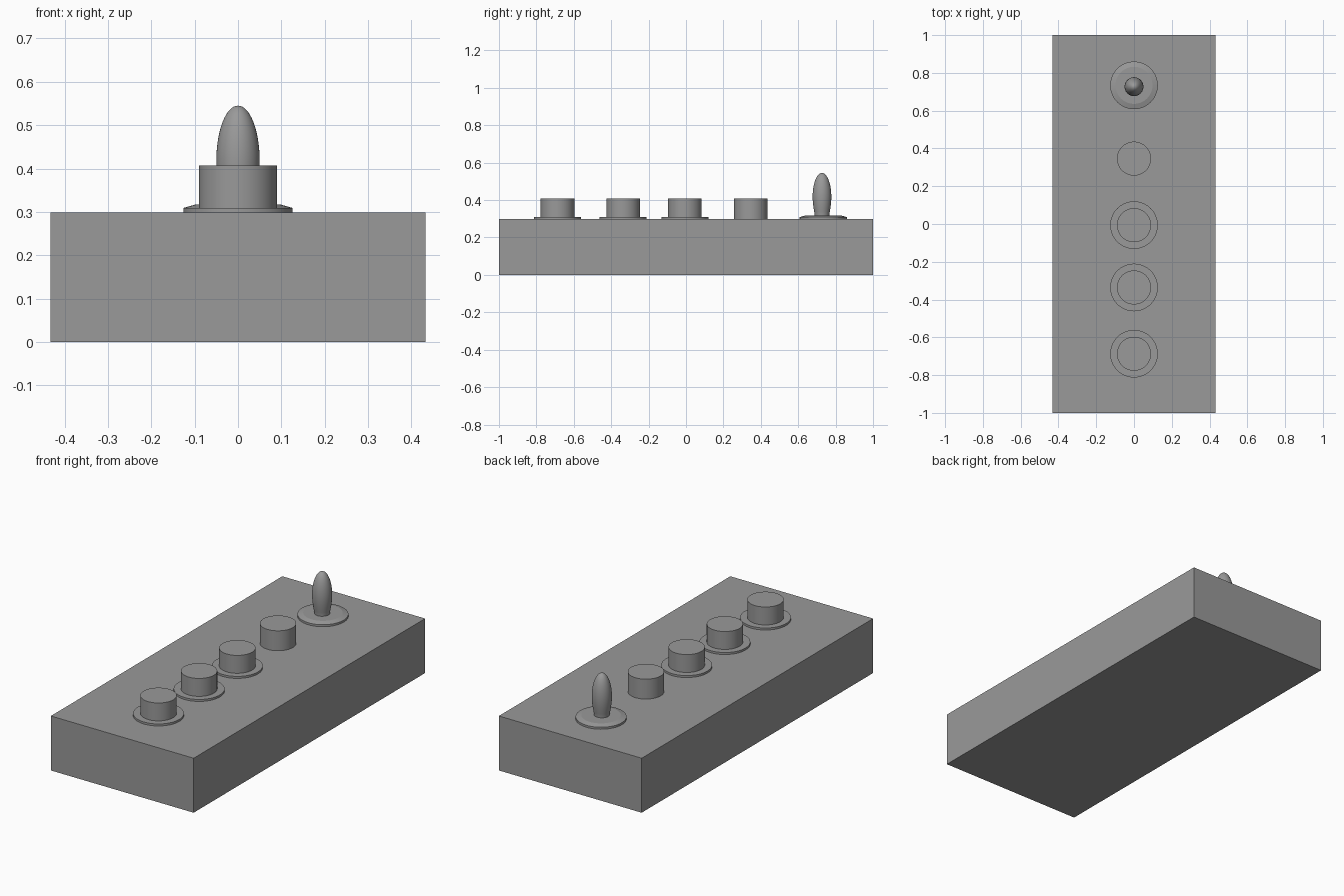
import bpy, bmesh, math

cube = bpy.data.objects.get("Cube")
if cube:
    bpy.data.objects.remove(cube, do_unlink=True)

grey = bpy.data.materials.new("plain_grey")
grey.use_nodes = True
colour = (0.32, 0.32, 0.32, 1)
grey.diffuse_color = colour
grey.node_tree.nodes["Principled BSDF"].inputs["Base Color"].default_value = colour

TOP = 0.298
SEGMENTS = 64


def finish(name, bm, location, smooth=True):
    bmesh.ops.recalc_face_normals(bm, faces=bm.faces)
    mesh = bpy.data.meshes.new(name)
    bm.to_mesh(mesh)
    bm.free()
    mesh.materials.append(grey)
    obj = bpy.data.objects.new(name, mesh)
    obj.location = location
    bpy.context.collection.objects.link(obj)
    if smooth:
        bpy.ops.object.select_all(action="DESELECT")
        obj.select_set(True)
        bpy.context.view_layer.objects.active = obj
        bpy.ops.object.shade_smooth_by_angle(angle=math.radians(15))
    return obj


def lathe(name, profile, y):
    """Turn a (radius, height) profile about the vertical axis."""
    bm = bmesh.new()
    verts = [bm.verts.new((r, 0, z)) for r, z in profile]
    edges = [bm.edges.new(pair) for pair in zip(verts, verts[1:])]
    bmesh.ops.spin(bm, geom=verts + edges, axis=(0, 0, 1), cent=(0, 0, 0),
                   angle=math.tau, steps=SEGMENTS, use_duplicate=False)
    bmesh.ops.remove_doubles(bm, verts=bm.verts, dist=0.00005)
    return finish(name, bm, (0, y, TOP))


# Enclosure
bm = bmesh.new()
bmesh.ops.create_cube(bm, size=1)
bmesh.ops.scale(bm, vec=(0.864, 2, TOP), verts=bm.verts)
finish("enclosure", bm, (0, 0, TOP / 2), smooth=False)

# Row of knobs, the last one without a washer
washer = [(0, 0), (0.126, 0), (0.126, 0.011), (0, 0.011)]
knob = [(0, 0), (0.09, 0), (0.09, 0.109), (0, 0.109)]
for i, y in enumerate((-0.687, -0.336, -0.006, 0.346), 1):
    lathe(f"knob_{i}", knob, y)
    if i < 4:
        lathe(f"knob_washer_{i}", washer, y)

# Toggle switch: bevelled washer and rounded bat lever
lathe("switch_washer",
      [(0, 0), (0.126, 0), (0.126, 0.011), (0.098, 0.019), (0, 0.019)], 0.734)
WIDEST, TIP = 0.12, 0.247
lever = [(0, 0), (0.039, 0), (0.039, 0.025)]
for i in range(1, 7):
    t = i / 6
    lever.append((0.039 + 0.011 * math.sin(t * math.pi / 2),
                  0.025 + (WIDEST - 0.025) * t))
for i in range(1, 17):
    a = i / 16 * math.pi / 2
    lever.append((0.05 * math.cos(a), WIDEST + (TIP - WIDEST) * math.sin(a)))
lathe("switch_lever", lever, 0.727)
